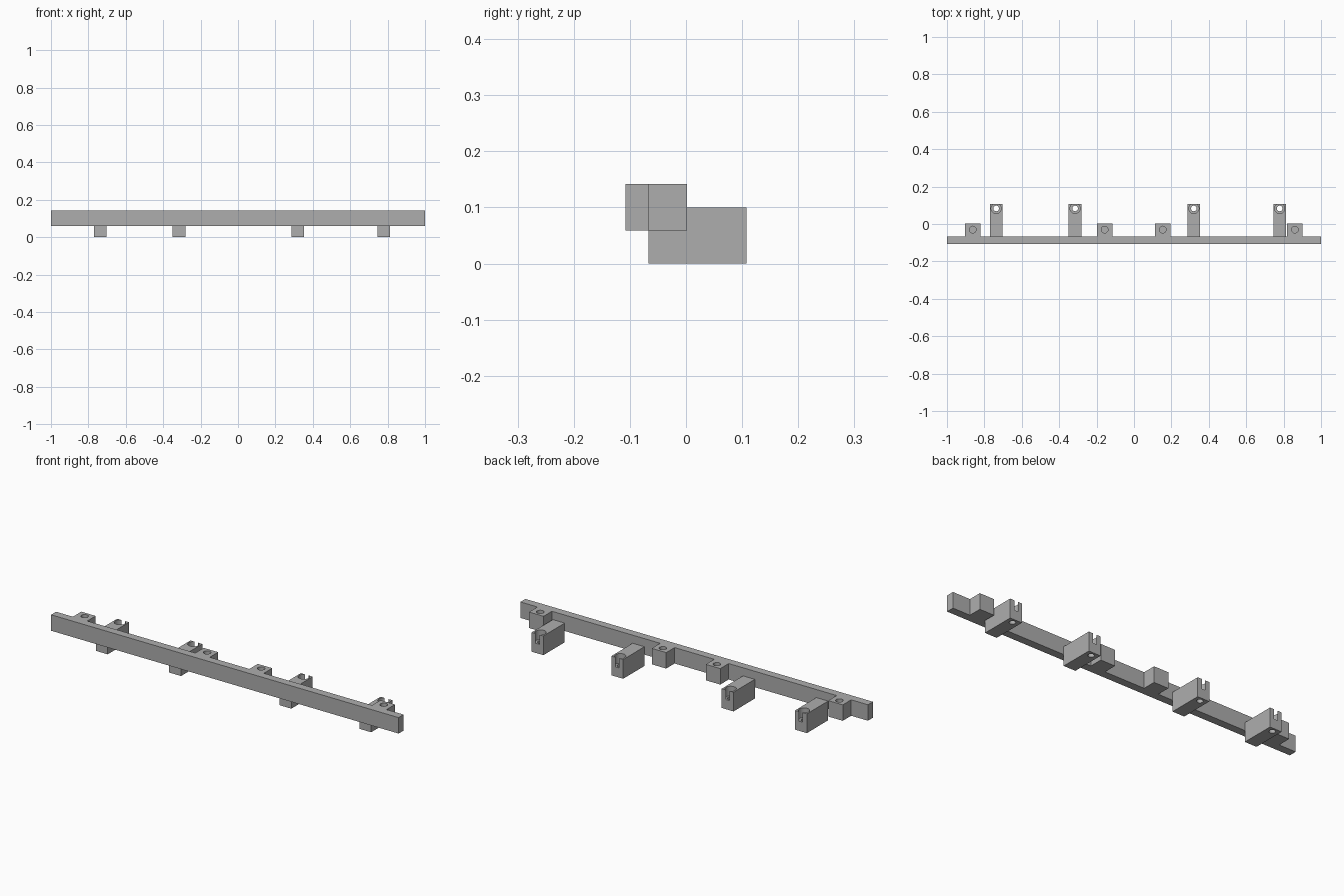
import bpy, bmesh
from mathutils import Matrix

cube = bpy.data.objects.get("Cube")
if cube:
    bpy.data.objects.remove(cube, do_unlink=True)

grey = bpy.data.materials.new("plain grey")
grey.use_nodes = True
colour = (0.42, 0.42, 0.42, 1)
grey.diffuse_color = colour
grey.node_tree.nodes["Principled BSDF"].inputs["Base Color"].default_value = colour

FRONT, BACK = -0.108, -0.067      # rail depth
LOW, TOP = 0.059, 0.142           # rail height
LUG_BACK, LUG_HALF = 0.002, 0.0415
ARM_BACK, ARM_TOP, ARM_HALF = 0.108, 0.1, 0.034
LUGS = (-0.862, -0.157, 0.154, 0.86)
ARMS = (-0.737, -0.315, 0.32, 0.779)


def finish(name, bm):
    bmesh.ops.recalc_face_normals(bm, faces=bm.faces)
    mesh = bpy.data.meshes.new(name)
    bm.to_mesh(mesh)
    bm.free()
    mesh.materials.append(grey)
    obj = bpy.data.objects.new(name, mesh)
    bpy.context.collection.objects.link(obj)
    return obj


def prism(name, outline, low, high):
    """Extrude a plan outline upward."""
    bm = bmesh.new()
    face = bm.faces.new([bm.verts.new((x, y, low)) for x, y in outline])
    up = bmesh.ops.extrude_face_region(bm, geom=[face])["geom"]
    verts = [v for v in up if isinstance(v, bmesh.types.BMVert)]
    bmesh.ops.translate(bm, vec=(0, 0, high - low), verts=verts)
    return finish(name, bm)


def drill(obj, x, y, radius, low, high):
    """Cut an upright round hole."""
    bm = bmesh.new()
    bmesh.ops.create_cone(bm, cap_ends=True, segments=32, radius1=radius,
                          radius2=radius, depth=high - low,
                          matrix=Matrix.Translation((x, y, (low + high) / 2)))
    cutter = finish("hole_cutter", bm)
    cutter.hide_render = True
    mod = obj.modifiers.new("hole", "BOOLEAN")
    mod.operation, mod.solver, mod.object = "DIFFERENCE", "EXACT", cutter
    bpy.context.view_layer.objects.active = obj
    bpy.ops.object.modifier_apply(modifier=mod.name)
    bpy.data.objects.remove(cutter, do_unlink=True)


def smooth(obj):
    bpy.ops.object.select_all(action="DESELECT")
    obj.select_set(True)
    bpy.context.view_layer.objects.active = obj
    bpy.ops.object.shade_smooth_by_angle()


# Rail with four lugs along its back, each with a blind hole
outline = [(-1, BACK), (-1, FRONT), (1, FRONT), (1, BACK)]
for x in reversed(LUGS):
    right, left = x + LUG_HALF, x - LUG_HALF
    outline += [(right, BACK), (right, LUG_BACK), (left, LUG_BACK), (left, BACK)]
rail = prism("rail_with_lugs", outline, LOW, TOP)
for x in LUGS:
    drill(rail, x, -0.03, 0.018, TOP - 0.06, TOP + 0.02)
smooth(rail)

# Lower arms with counterbored through holes
for i, x in enumerate(ARMS):
    a, b = x - ARM_HALF, x + ARM_HALF
    arm = prism(f"mounting_arm_{i + 1}",
                [(a, BACK), (b, BACK), (b, ARM_BACK), (a, ARM_BACK)], 0, ARM_TOP)
    drill(arm, x, 0.083, 0.015, -0.02, ARM_TOP + 0.02)
    drill(arm, x, 0.083, 0.027, ARM_TOP - 0.05, ARM_TOP + 0.03)
    smooth(arm)
